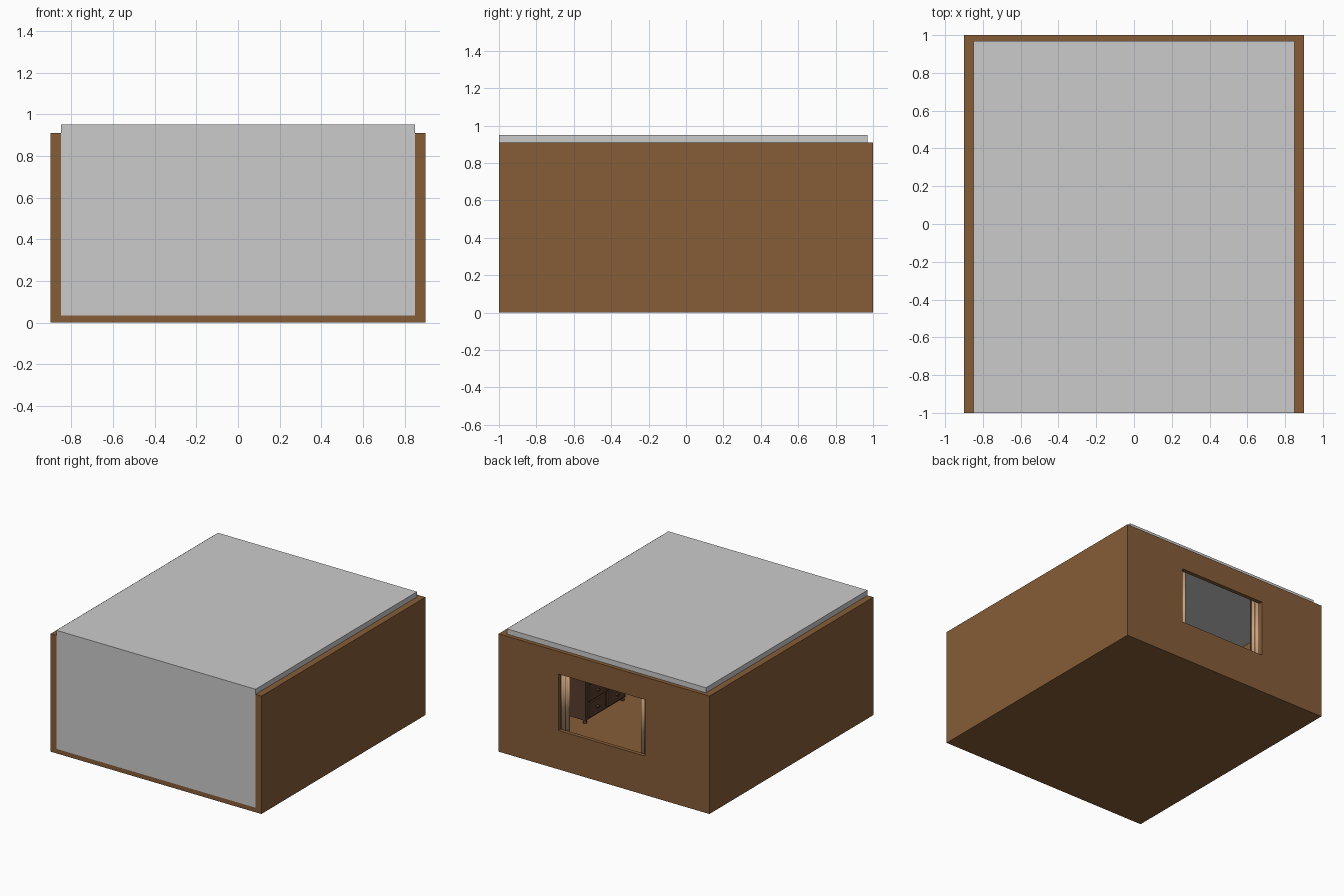
import bpy, bmesh, math

if "Cube" in bpy.data.objects:
    bpy.data.objects.remove(bpy.data.objects["Cube"])

def mat(name, rgb):
    m = bpy.data.materials.new(name)
    m.diffuse_color = (*rgb, 1)
    m.use_nodes = True
    m.node_tree.nodes["Principled BSDF"].inputs["Base Color"].default_value = m.diffuse_color
    return m

WOOD = mat("wall_wood", (0.24, 0.11, 0.04))
DARK = mat("dresser_wood", (0.10, 0.045, 0.025))
TAN = mat("curtain_cloth", (0.60, 0.36, 0.20))

def finish(name, bm, m=None):
    bmesh.ops.recalc_face_normals(bm, faces=bm.faces)
    me = bpy.data.meshes.new(name)
    bm.to_mesh(me)
    bm.free()
    ob = bpy.data.objects.new(name, me)
    bpy.context.collection.objects.link(ob)
    if m:
        me.materials.append(m)
    return ob

def box(name, x0, x1, y0, y1, z0, z1, m=None):
    bm = bmesh.new()
    bmesh.ops.create_cube(bm, size=1)
    for v in bm.verts:
        v.co = (x0 if v.co.x < 0 else x1, y0 if v.co.y < 0 else y1, z0 if v.co.z < 0 else z1)
    return finish(name, bm, m)

def rod(name, p, r, length, axis, m):
    rot = {'x': (0, math.pi / 2, 0), 'y': (math.pi / 2, 0, 0), 'z': (0, 0, 0)}[axis]
    bpy.ops.mesh.primitive_cylinder_add(vertices=16, radius=r, depth=length, location=p, rotation=rot)
    ob = bpy.context.object
    ob.name = name
    ob.data.materials.append(m)
    bpy.ops.object.shade_smooth_by_angle()

# Room shell: floor, side walls and back wall around the window
H, T = 0.91, 0.035
WX0, WX1, WZ0, WZ1 = -0.35, 0.39, 0.30, 0.735
box("floor", -0.9, 0.9, -1, 1, 0, T, WOOD)
for side, a, b in (("left", -0.9, -0.85), ("right", 0.85, 0.9)):
    box(side + "_wall", a, b, -1, 1, T, H, WOOD)
bm = bmesh.new()
xs, zs = (-0.85, WX0, WX1, 0.85), (T, WZ0, WZ1, H)
for i in range(3):
    for j in range(3):
        if (i, j) != (1, 1):
            q = ((xs[i], zs[j]), (xs[i + 1], zs[j]), (xs[i + 1], zs[j + 1]), (xs[i], zs[j + 1]))
            bm.faces.new([bm.verts.new((x, 1, z)) for x, z in q])
bmesh.ops.remove_doubles(bm, verts=bm.verts, dist=1e-4)
ext = bmesh.ops.extrude_face_region(bm, geom=bm.faces[:] + bm.edges[:], use_keep_orig=True)
for v in ext["geom"]:
    if isinstance(v, bmesh.types.BMVert):
        v.co.y = 0.97
bmesh.ops.dissolve_limit(bm, angle_limit=0.01, verts=bm.verts, edges=bm.edges)
finish("back_wall", bm, WOOD)

# Grey front panel and ceiling slab
box("front_panel", -0.85, 0.85, -1, -0.96, T, H)
box("ceiling", -0.85, 0.85, -1, 0.97, H, 0.95)

# Dresser against the right wall, drawers facing the room
DX, DY0, DY1, DT = 0.62, -0.15, 0.34, 0.46
box("dresser_body", DX, 0.85, DY0, DY1, 0.06, DT, DARK)
box("dresser_top", DX - 0.015, 0.85, DY0 - 0.015, DY1 + 0.015, DT, DT + 0.02, DARK)
for x in (DX + 0.015, 0.83):
    for y in (DY0 + 0.015, DY1 - 0.015):
        rod("dresser_foot", (x, y, 0.048), 0.014, 0.026, 'z', DARK)
rows, mid = 3, (DY0 + DY1) / 2
step = (DT - 0.08) / rows
for r in range(rows):
    z = 0.075 + r * step
    for s in (-1, 1):
        y = mid + s * 0.117
        box("drawer_front", DX - 0.012, DX, y - 0.105, y + 0.105, z, z + step - 0.015, DARK)
        rod("drawer_knob", (DX - 0.02, y, z + step / 2 - 0.008), 0.01, 0.02, 'x', DARK)

# Folded curtains on either side of the window, with their rail
for name, x0, x1 in (("left_curtain", -0.42, -0.285), ("right_curtain", 0.325, 0.46)):
    bm = bmesh.new()
    n, cols = 24, []
    for i in range(n + 1):
        x = x0 + (x1 - x0) * i / n
        y = 0.945 + 0.012 * math.cos(i / n * math.tau * 4)
        cols.append([bm.verts.new((x, y, z)) for z in (0.24, 0.80)])
    for a, b in zip(cols, cols[1:]):
        bm.faces.new((a[0], b[0], b[1], a[1]))
    ob = finish(name, bm, TAN)
    sol = ob.modifiers.new("cloth", 'SOLIDIFY')
    sol.thickness = 0.004
    for p in ob.data.polygons:
        p.use_smooth = True
rod("curtain_rail", (0.02, 0.945, 0.81), 0.009, 0.98, 'x', DARK)
